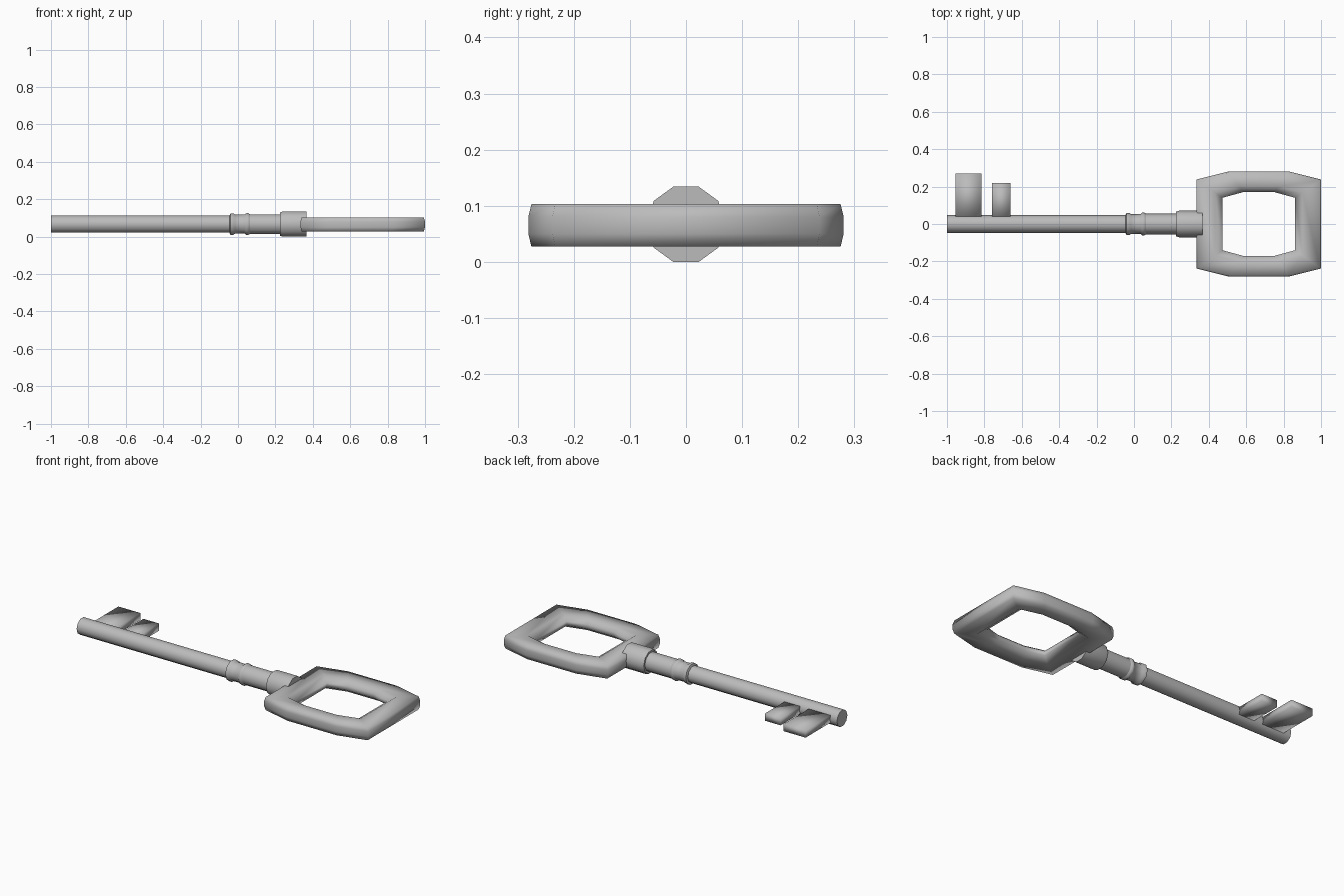
import bpy, bmesh
from math import cos, sin, pi, radians

if "Cube" in bpy.data.objects:
    bpy.data.objects.remove(bpy.data.objects["Cube"])

metal = bpy.data.materials.new("grey metal")
metal.use_nodes = True
COLOUR = (0.5, 0.5, 0.5, 1)
metal.diffuse_color = COLOUR
metal.node_tree.nodes["Principled BSDF"].inputs["Base Color"].default_value = COLOUR

MID = 0.067  # height of the key's axis


def finish(name, bm, sharp=None):
    bmesh.ops.recalc_face_normals(bm, faces=bm.faces)
    mesh = bpy.data.meshes.new(name)
    bm.to_mesh(mesh)
    bm.free()
    mesh.materials.append(metal)
    mesh.shade_smooth()
    if sharp:
        mesh.set_sharp_from_angle(angle=radians(sharp))
    obj = bpy.data.objects.new(name, mesh)
    bpy.context.collection.objects.link(obj)
    return obj


def bridge(bm, a, b):
    for i in range(len(a)):
        j = (i + 1) % len(a)
        bm.faces.new((a[i], a[j], b[j], b[i]))


def lathe(name, profile, sides=10):
    """Turn (x, radius) pairs around the key's long axis."""
    bm = bmesh.new()
    rings = [[bm.verts.new((x, r * cos(2 * pi * i / sides), MID + r * sin(2 * pi * i / sides)))
              for i in range(sides)] for x, r in profile]
    for a, b in zip(rings, rings[1:]):
        bridge(bm, a, b)
    bm.faces.new(rings[0])
    bm.faces.new(rings[-1])
    return finish(name, bm, 50)


def bit(name, x0, x1, depth):
    bm = bmesh.new()
    bmesh.ops.create_cube(bm, size=1)
    for v in bm.verts:
        v.co.x = x0 if v.co.x < 0 else x1
        v.co.y = 0.03 if v.co.y < 0 else depth
        v.co.z = MID + v.co.z * 0.042
    return finish(name, bm)


# Shaft, moulded rings and collar
lathe("shaft", [(-1, 0.048), (-0.03, 0.048)])
lathe("shaft_rings", [(-0.045, 0.05), (-0.04, 0.06), (-0.025, 0.06), (-0.015, 0.053),
                      (0.035, 0.053), (0.045, 0.061), (0.055, 0.061), (0.065, 0.055)])
lathe("neck", [(0.05, 0.055), (0.25, 0.055)])
lathe("collar", [(0.225, 0.066), (0.24, 0.071), (0.365, 0.071)])

# Bits at the tip
bit("large_bit", -0.955, -0.815, 0.27)
bit("small_bit", -0.76, -0.66, 0.22)

# Bow: a section swept round an eight-cornered loop
CENTRE = 0.667
outer = [(0.333, 0.238), (0.16, 0.281)]
inner = [(0.195, 0.14), (0.085, 0.17)]
section = [(0, 0.015), (0.05, 0.038), (0.72, 0.038), (1, 0.013),
           (1, -0.013), (0.72, -0.038), (0.05, -0.038), (0, -0.015)]


def loop(quarter):
    half = quarter + [(-x, y) for x, y in reversed(quarter)]
    return half + [(-x, -y) for x, y in half]


bm = bmesh.new()
rings = []
for (ox, oy), (ix, iy) in zip(loop(outer), loop(inner)):
    rings.append([bm.verts.new((CENTRE + ox + (ix - ox) * t, oy + (iy - oy) * t, 0.065 + z))
                  for t, z in section])
for a, b in zip(rings, rings[1:] + rings[:1]):
    bridge(bm, a, b)
finish("bow", bm)
